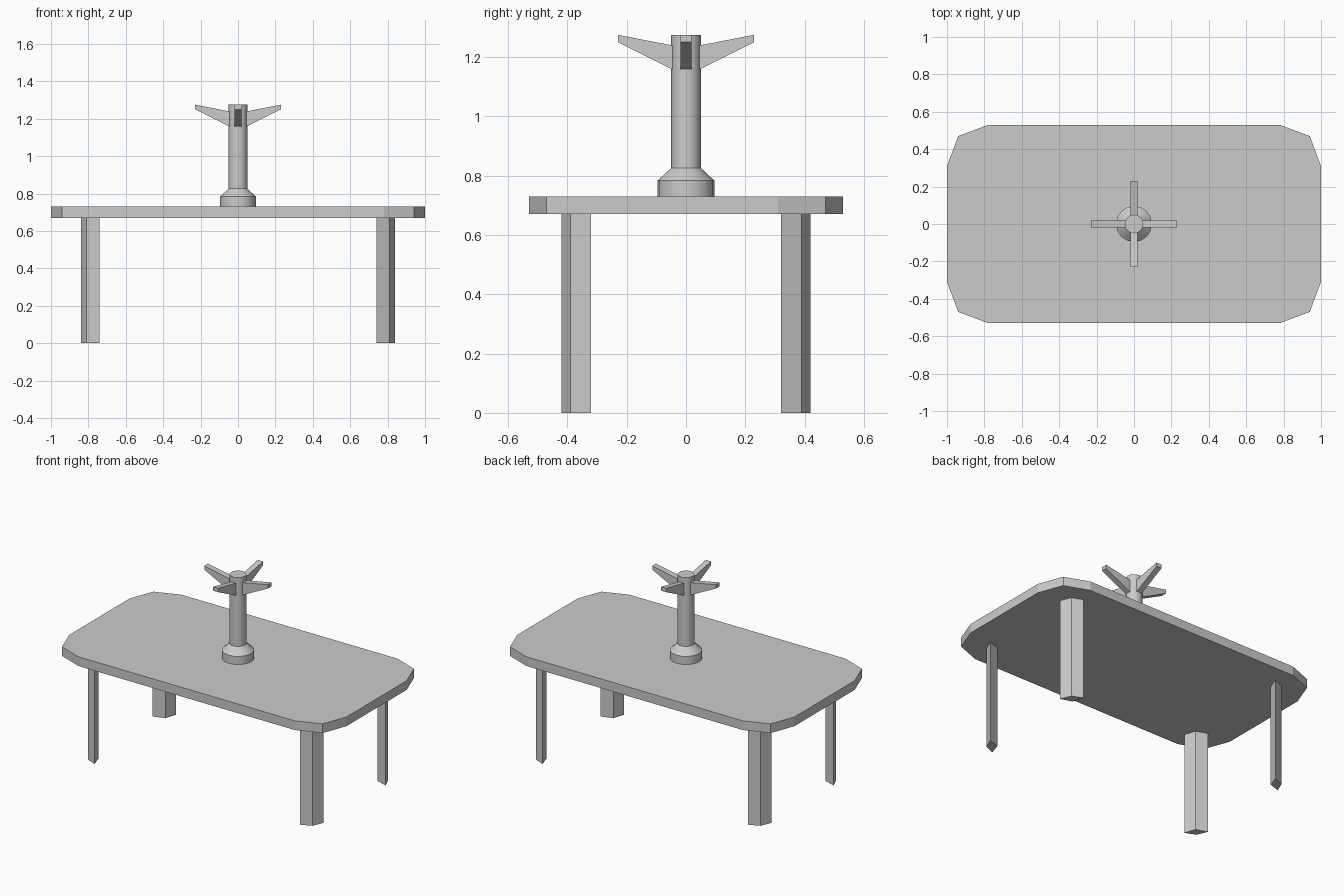
import bpy, bmesh
from math import cos, sin, pi

if "Cube" in bpy.data.objects:
    bpy.data.objects.remove(bpy.data.objects["Cube"])


def make_object(name, bm):
    bmesh.ops.recalc_face_normals(bm, faces=bm.faces)
    mesh = bpy.data.meshes.new(name)
    bm.to_mesh(mesh)
    bm.free()
    obj = bpy.data.objects.new(name, mesh)
    bpy.context.collection.objects.link(obj)
    return obj


def prism(name, outline, offset):
    """Extrude a closed outline of 3D points along offset."""
    bm = bmesh.new()
    face = bm.faces.new([bm.verts.new(p) for p in outline])
    ext = bmesh.ops.extrude_face_region(bm, geom=[face])
    verts = [v for v in ext["geom"] if isinstance(v, bmesh.types.BMVert)]
    bmesh.ops.translate(bm, verts=verts, vec=offset)
    return make_object(name, bm)


def lathe(name, profile, sides):
    """Capped turned solid from (radius, z) points."""
    bm = bmesh.new()
    rings = [[bm.verts.new((r * cos(2 * pi * i / sides), r * sin(2 * pi * i / sides), z))
              for i in range(sides)] for r, z in profile]
    for a, b in zip(rings, rings[1:]):
        for i in range(sides):
            j = (i + 1) % sides
            bm.faces.new((a[i], a[j], b[j], b[i]))
    bm.faces.new(rings[0])
    bm.faces.new(rings[-1])
    return make_object(name, bm)


# Table top with two-step cut corners
corner = [(1.0, 0.31), (0.94, 0.47), (0.78, 0.53)]
outline = (corner + [(-x, y) for x, y in reversed(corner)]
           + [(-x, -y) for x, y in corner] + [(x, -y) for x, y in reversed(corner)])
prism("table_top", [(x, y, 0.67) for x, y in outline], (0, 0, 0.06))

# Kite-section legs, mirrored to each corner
section = [(0.81, 0.39), (0.74, 0.42), (0.765, 0.345), (0.84, 0.32)]
for side, sx in (("left", -1), ("right", 1)):
    for end, sy in (("front", -1), ("back", 1)):
        prism(f"{end}_{side}_leg", [(sx * x, sy * y, 0) for x, y in section], (0, 0, 0.675))

# Centre post with flared base
post = lathe("centre_post", [(0.096, 0.725), (0.096, 0.783), (0.05, 0.826), (0.05, 1.275)], 16)
bpy.context.view_layer.objects.active = post
post.select_set(True)
bpy.ops.object.shade_smooth_by_angle(angle=pi / 6)

# Four tapered arms around the post top
arm_profile = [(0.035, 1.155), (0.05, 1.16), (0.23, 1.25), (0.23, 1.275), (0.05, 1.24), (0.035, 1.237)]
for i, side in enumerate(("right", "back", "left", "front")):
    arm = prism(f"{side}_arm", [(x, -0.019, z) for x, z in arm_profile], (0, 0.038, 0))
    arm.rotation_euler.z = i * pi / 2
